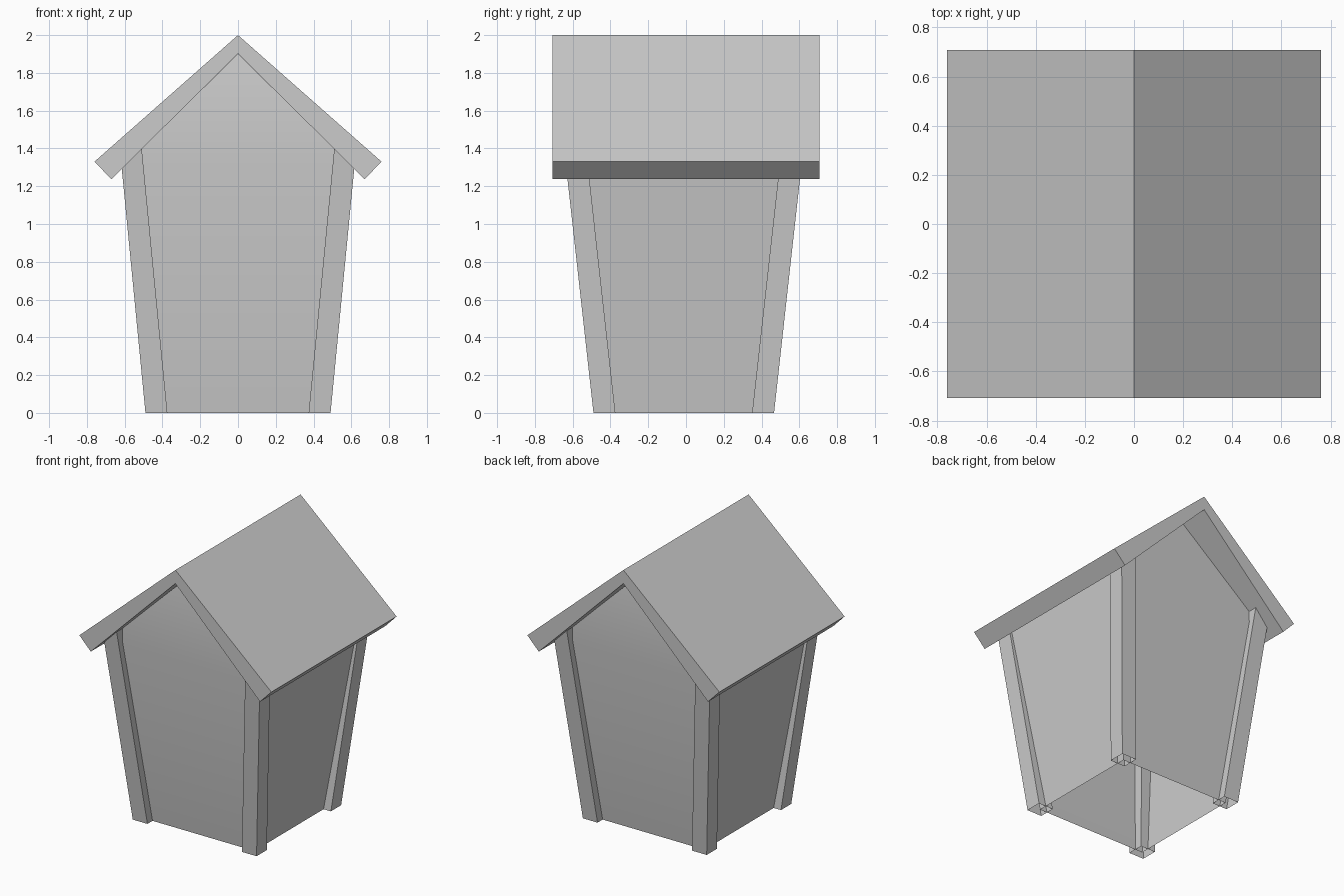
import bpy

if "Cube" in bpy.data.objects:
    bpy.data.objects.remove(bpy.data.objects["Cube"])

Y0 = -0.012                      # house body sits slightly forward under the roof


def make(name, verts, faces, smooth=False):
    mesh = bpy.data.meshes.new(name)
    mesh.from_pydata(verts, [], faces)
    obj = bpy.data.objects.new(name, mesh)
    bpy.context.collection.objects.link(obj)
    bpy.context.view_layer.objects.active = obj
    obj.select_set(True)
    bpy.ops.object.mode_set(mode='EDIT')
    bpy.ops.mesh.select_all(action='SELECT')
    bpy.ops.mesh.normals_make_consistent(inside=False)
    bpy.ops.object.mode_set(mode='OBJECT')
    if smooth:
        bpy.ops.object.shade_smooth_by_angle(angle=0.52)
    obj.select_set(False)
    return obj


def corner(z):
    """Centre line of the leaning corner post at height z."""
    return 0.432 + 0.097 * z, 0.42 + 0.111 * z


SIGNS = [(-1, -1), (1, -1), (1, 1), (-1, 1)]

# Flared walls, open below, with gables folding inwards to the ridge
walls = []
for x, y, z in ((0.432, 0.42, 0), (0.60, 0.578, 1.309)):
    walls += [(sx * x, sy * y + Y0, z) for sx, sy in SIGNS]
walls += [(0, -0.50 + Y0, 1.9), (0, 0.50 + Y0, 1.9)]
faces = [(i, (i + 1) % 4, (i + 1) % 4 + 4, i + 4) for i in range(4)]
gables = [(4, 5, 8), (6, 7, 9)]
ceiling = [(5, 6, 9, 8), (7, 4, 8, 9)]
make("walls", walls, faces + gables + ceiling, smooth=True)

# Leaning hollow corner posts, open at the foot
H = 0.058
for n, (sx, sy) in enumerate(SIGNS):
    verts = []
    for z in (0, 1.42):
        x, y = corner(z)
        verts += [(sx * x + a * H, sy * y + Y0 + b * H, z) for a, b in SIGNS]
    make(f"corner_post_{n + 1}", verts, faces + [(4, 5, 6, 7)])

# Chevron roof, extruded front to back
profile = [(0, 2), (0.76, 1.33), (0.67, 1.237), (0, 1.903), (-0.67, 1.237), (-0.76, 1.33)]
verts = [(x, y, z) for y in (-0.708, 0.708) for x, z in profile]
roof = [(i, (i + 1) % 6, (i + 1) % 6 + 6, i + 6) for i in range(6)]
roof += [(0, 1, 2, 3), (0, 3, 4, 5), (6, 7, 8, 9), (6, 9, 10, 11)]
make("roof", verts, roof)
